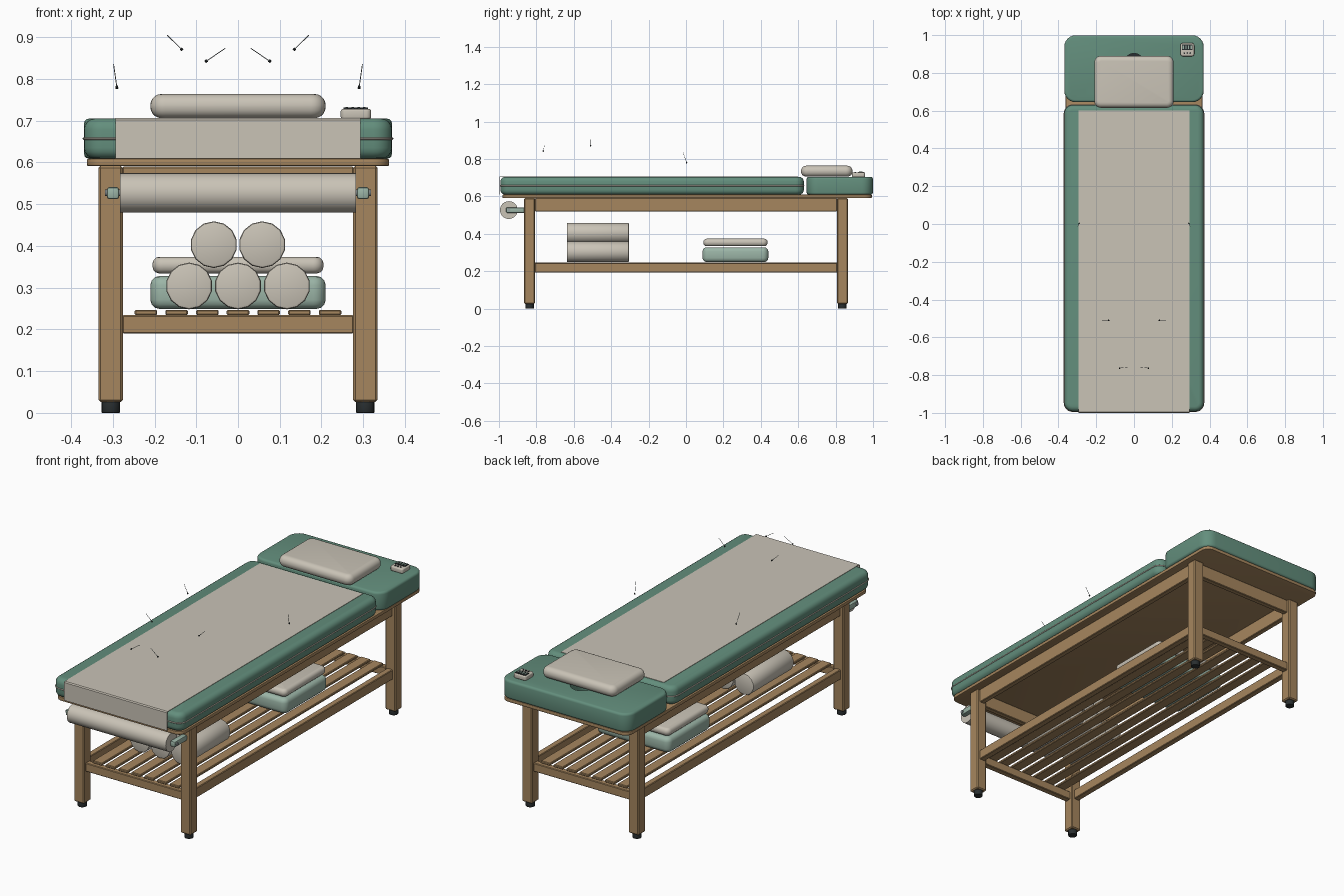
import bpy, bmesh, math
from mathutils import Vector

if "Cube" in bpy.data.objects:
    bpy.data.objects.remove(bpy.data.objects["Cube"])


def mat(name, r, g, b):
    lin = [c / 12.92 if c < 0.04 else ((c + 0.055) / 1.055) ** 2.4 for c in (r, g, b)]
    m = bpy.data.materials.new(name)
    m.diffuse_color = (*lin, 1)
    m.use_nodes = True
    m.node_tree.nodes["Principled BSDF"].inputs["Base Color"].default_value = m.diffuse_color
    return m


GREEN = mat("green vinyl", 0.39, 0.56, 0.49)
LINEN = mat("cream linen", 0.79, 0.765, 0.715)
WOOD = mat("wood", 0.65, 0.525, 0.37)
SAGE = mat("pale sage", 0.61, 0.71, 0.655)
DARK = mat("dark rubber", 0.16, 0.18, 0.185)
STEEL = mat("steel", 0.60, 0.63, 0.64)


def finish(name, bm, m, angle=35):
    bmesh.ops.recalc_face_normals(bm, faces=bm.faces[:])
    me = bpy.data.meshes.new(name)
    bm.to_mesh(me)
    bm.free()
    ob = bpy.data.objects.new(name, me)
    bpy.context.collection.objects.link(ob)
    me.materials.append(m)
    smooth(ob, angle)
    return ob


def smooth(ob, angle=35):
    bpy.ops.object.select_all(action='DESELECT')
    bpy.context.view_layer.objects.active = ob
    ob.select_set(True)
    bpy.ops.object.shade_smooth_by_angle(angle=math.radians(angle))


def slab(name, m, x, y, z, corner=0, edge=0, cseg=6, eseg=3):
    """Plate spanning the ranges x, y, z; corner rounds the plan, edge rounds the rims."""
    bm = bmesh.new()
    pts = []
    for i, (px, sx, py, sy) in enumerate(((x[1], -1, y[1], -1), (x[0], 1, y[1], -1),
                                          (x[0], 1, y[0], 1), (x[1], -1, y[0], 1))):
        for k in range(cseg + 1 if corner else 1):
            a = (i + (k / cseg if corner else 0)) * math.pi / 2
            ox, oy = (math.cos(a), math.sin(a)) if corner else (0, 0)
            pts.append((px + sx * corner + corner * ox, py + sy * corner + corner * oy, z[0]))
    f = bm.faces.new([bm.verts.new(p) for p in pts])
    r = bmesh.ops.extrude_face_region(bm, geom=[f])
    bmesh.ops.translate(bm, vec=(0, 0, z[1] - z[0]),
                        verts=[v for v in r['geom'] if isinstance(v, bmesh.types.BMVert)])
    if edge:
        es = [e for e in bm.edges
              if not corner or abs(e.verts[0].co.z - e.verts[1].co.z) < 1e-5]
        bmesh.ops.bevel(bm, geom=es, offset=edge, segments=eseg, profile=0.5, affect='EDGES')
    return finish(name, bm, m)


def rod(name, m, a, b, r, r2=None, n=12, edge=0, angle=35):
    """Cylinder or cone from point a to point b."""
    a, b = Vector(a), Vector(b)
    bm = bmesh.new()
    bmesh.ops.create_cone(bm, cap_ends=True, segments=n, radius1=r,
                          radius2=r if r2 is None else r2, depth=(b - a).length)
    if edge:
        es = [e for e in bm.edges if any(len(f.verts) > 4 for f in e.link_faces)]
        bmesh.ops.bevel(bm, geom=es, offset=edge, segments=2, profile=0.5, affect='EDGES')
    q = (b - a).to_track_quat('Z', 'Y')
    for v in bm.verts:
        v.co = q @ v.co + (a + b) / 2
    return finish(name, bm, m, angle)


# wooden frame: legs, feet, rails
LX, LY, H = 0.305, 0.836, 0.029
for sx in (-1, 1):
    for sy in (-1, 1):
        cx, cy = sx * LX, sy * LY
        slab("leg", WOOD, (cx - H, cx + H), (cy - H, cy + H), (0.026, 0.592), edge=0.005, eseg=1)
        rod("foot", DARK, (cx, cy, 0), (cx, cy, 0.028), 0.022, n=16, edge=0.002)
    cx = sx * LX
    slab("side_apron", WOOD, (cx - 0.014, cx + 0.014), (-0.807, 0.807), (0.519, 0.592), edge=0.003, eseg=1)
    slab("lower_side_rail", WOOD, (cx - 0.016, cx + 0.016), (-0.807, 0.807), (0.192, 0.243), edge=0.003, eseg=1)
    cy = sx * LY
    slab("end_apron", WOOD, (-0.277, 0.277), (cy - 0.014, cy + 0.014), (0.519, 0.590), edge=0.003, eseg=1)
    slab("lower_end_rail", WOOD, (-0.277, 0.277), (cy - 0.016, cy + 0.016), (0.190, 0.234), edge=0.003, eseg=1)

# shelf slats
for i in range(7):
    cx = (i - 3) * 0.0735
    slab("shelf_slat", WOOD, (cx - 0.027, cx + 0.027), (-0.835, 0.835), (0.234, 0.247), edge=0.003, eseg=1)

# deck board and cushions
slab("deck_board", WOOD, (-0.362, 0.362), (-0.982, 0.994), (0.591, 0.609), corner=0.04, edge=0.004, eseg=2)
slab("main_cushion", GREEN, (-0.369, 0.369), (-0.992, 0.63), (0.609, 0.705), corner=0.045, edge=0.026, eseg=4)
slab("cushion_piping", LINEN, (-0.372, 0.372), (-0.995, 0.633), (0.654, 0.660), corner=0.047, edge=0.002, eseg=1)
head = slab("head_cushion", GREEN, (-0.369, 0.369), (0.645, 0.999), (0.609, 0.705), corner=0.06, edge=0.012)

# face opening cut through the head cushion
cutter = rod("face_hole_cutter", GREEN, (0, 0, 0.60), (0, 0, 0.75), 0.08, n=32)
cutter.scale = (0.85, 1.1, 1)
cutter.location = (0, 0.815, 0.01)
bpy.context.view_layer.update()
b = head.modifiers.new("face_hole", 'BOOLEAN')
b.operation, b.solver, b.object = 'DIFFERENCE', 'EXACT', cutter
bpy.context.view_layer.objects.active = head
bpy.ops.object.modifier_apply(modifier=b.name)
bpy.data.objects.remove(cutter)
smooth(head)
slab("face_hole_floor", DARK, (-0.075, 0.075), (0.72, 0.91), (0.607, 0.611))

# paper cover draped over the front end
bm = bmesh.new()
prof = [(0.60, 0.7045), (0.60, 0.707), (-0.995, 0.707), (-1.0, 0.702), (-1.0, 0.609),
        (-0.9965, 0.609), (-0.9965, 0.7045)]
f = bm.faces.new([bm.verts.new((-0.294, y, z)) for y, z in prof])
r = bmesh.ops.extrude_face_region(bm, geom=[f])
bmesh.ops.translate(bm, vec=(0.588, 0, 0), verts=[v for v in r['geom'] if isinstance(v, bmesh.types.BMVert)])
finish("paper_cover", bm, LINEN)

# pillow
slab("pillow", LINEN, (-0.21, 0.21), (0.615, 0.89), (0.706, 0.764), corner=0.035, edge=0.027, eseg=5)

# hand control unit
slab("control_unit", LINEN, (0.246, 0.319), (0.888, 0.958), (0.704, 0.728), corner=0.012, edge=0.005)
slab("control_display", DARK, (0.253, 0.311), (0.920, 0.951), (0.727, 0.731))
for i in range(4):
    cx = 0.261 + i * 0.014
    slab("control_key", SAGE, (cx - 0.003, cx + 0.003), (0.926, 0.944), (0.730, 0.7325))
for cx in (0.267, 0.282, 0.297):
    rod("control_knob", DARK, (cx, 0.905, 0.727), (cx, 0.905, 0.731), 0.0045)

# paper roll on its holder
RY, RZ = -0.947, 0.527
rod("paper_roll", LINEN, (-0.283, RY, RZ), (0.283, RY, RZ), 0.0475, n=28)
rod("roll_spindle", STEEL, (-0.319, RY, RZ), (0.319, RY, RZ), 0.008)
for s in (-1, 1):
    slab("roll_bracket", SAGE, sorted((s * 0.285, s * 0.314)), (-0.962, -0.862), (0.512, 0.541), edge=0.006, eseg=2)

# rolled towels stacked in a pyramid
for x, z in ((-0.117, 0.304), (0, 0.304), (0.117, 0.304), (-0.058, 0.403), (0.058, 0.403)):
    rod("rolled_towel", LINEN, (x, -0.637, z), (x, -0.305, z), 0.056, n=14, edge=0.006)

# folded blankets
slab("lower_blanket", SAGE, (-0.21, 0.21), (0.088, 0.44), (0.249, 0.328), corner=0.03, edge=0.022)
slab("upper_blanket", LINEN, (-0.205, 0.205), (0.093, 0.436), (0.334, 0.374), corner=0.025, edge=0.017)

# acupuncture needles: fine shaft with a small head at the lower end
for (tx, ty, tz), (bx, by, bz) in (((0.170, -0.51, 0.905), (0.134, -0.51, 0.870)),
                                   ((0.031, -0.757, 0.873), (0.077, -0.763, 0.842)),
                                   ((0.298, -0.016, 0.835), (0.290, 0.004, 0.779))):
    for s in (-1, 1):
        top, low = Vector((s * tx, ty, tz)), Vector((s * bx, by, bz))
        d = (low - top).normalized()
        rod("needle_shaft", STEEL, top, low, 0.001, n=6)
        rod("needle_head", DARK, low - d * 0.004, low + d * 0.002, 0.0035, n=8)
